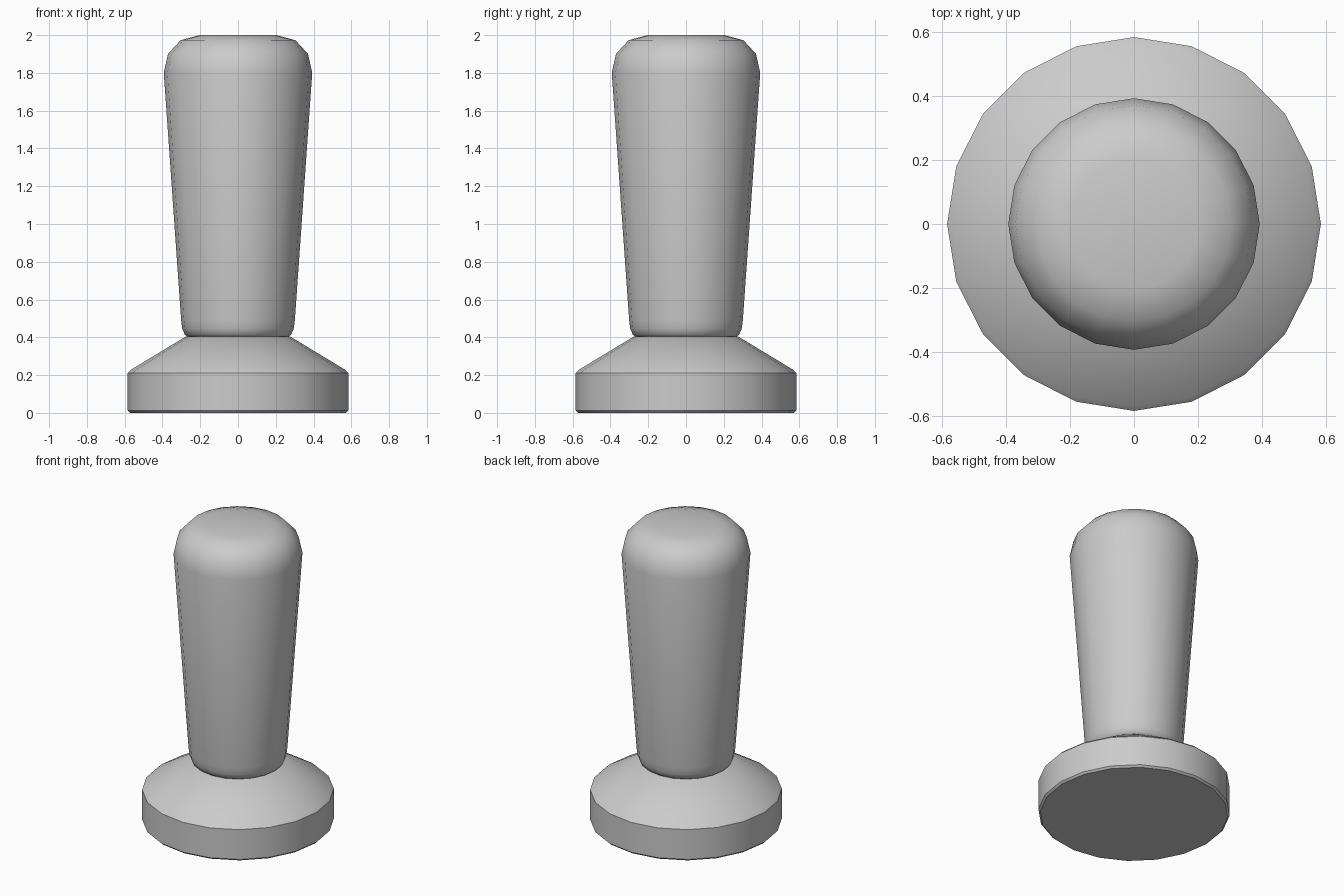
import bpy, bmesh, math

SIDES = 20

cube = bpy.data.objects.get("Cube")
if cube:
    bpy.data.objects.remove(cube, do_unlink=True)


def material(name, colour):
    mat = bpy.data.materials.new(name)
    mat.use_nodes = True
    mat.diffuse_color = colour
    mat.node_tree.nodes["Principled BSDF"].inputs["Base Color"].default_value = colour
    return mat


def lathe(name, profile, mat, sharp_angle):
    """Spin a (radius, height) profile into a closed solid with flat end caps."""
    bm = bmesh.new()
    rings = []
    for radius, z in profile:
        rings.append([bm.verts.new((radius * math.cos(math.tau * i / SIDES),
                                    radius * math.sin(math.tau * i / SIDES), z))
                      for i in range(SIDES)])
    for low, high in zip(rings, rings[1:]):
        for i in range(SIDES):
            j = (i + 1) % SIDES
            bm.faces.new((low[i], low[j], high[j], high[i]))
    bm.faces.new(rings[0][::-1])
    bm.faces.new(rings[-1])
    mesh = bpy.data.meshes.new(name)
    bm.to_mesh(mesh)
    bm.free()
    mesh.materials.append(mat)
    obj = bpy.data.objects.new(name, mesh)
    bpy.context.collection.objects.link(obj)
    bpy.ops.object.select_all(action='DESELECT')
    obj.select_set(True)
    bpy.context.view_layer.objects.active = obj
    bpy.ops.object.shade_smooth_by_angle(angle=math.radians(sharp_angle))
    return obj


grey = material("light grey", (0.6, 0.6, 0.6, 1))

# Round foot: short drum with softened rims and a sloping shoulder
lathe("foot", [(0.572, 0), (0.584, 0.012), (0.584, 0.212), (0.568, 0.228),
               (0.275, 0.405)], grey, 40)

# Tapered handle: narrow rounded neck, wide domed top
lathe("handle", [(0.265, 0.402), (0.282, 0.415), (0.295, 0.445), (0.301, 0.49),
                 (0.393, 1.8), (0.371, 1.9), (0.304, 1.973), (0.203, 2.0)], grey, 50)
